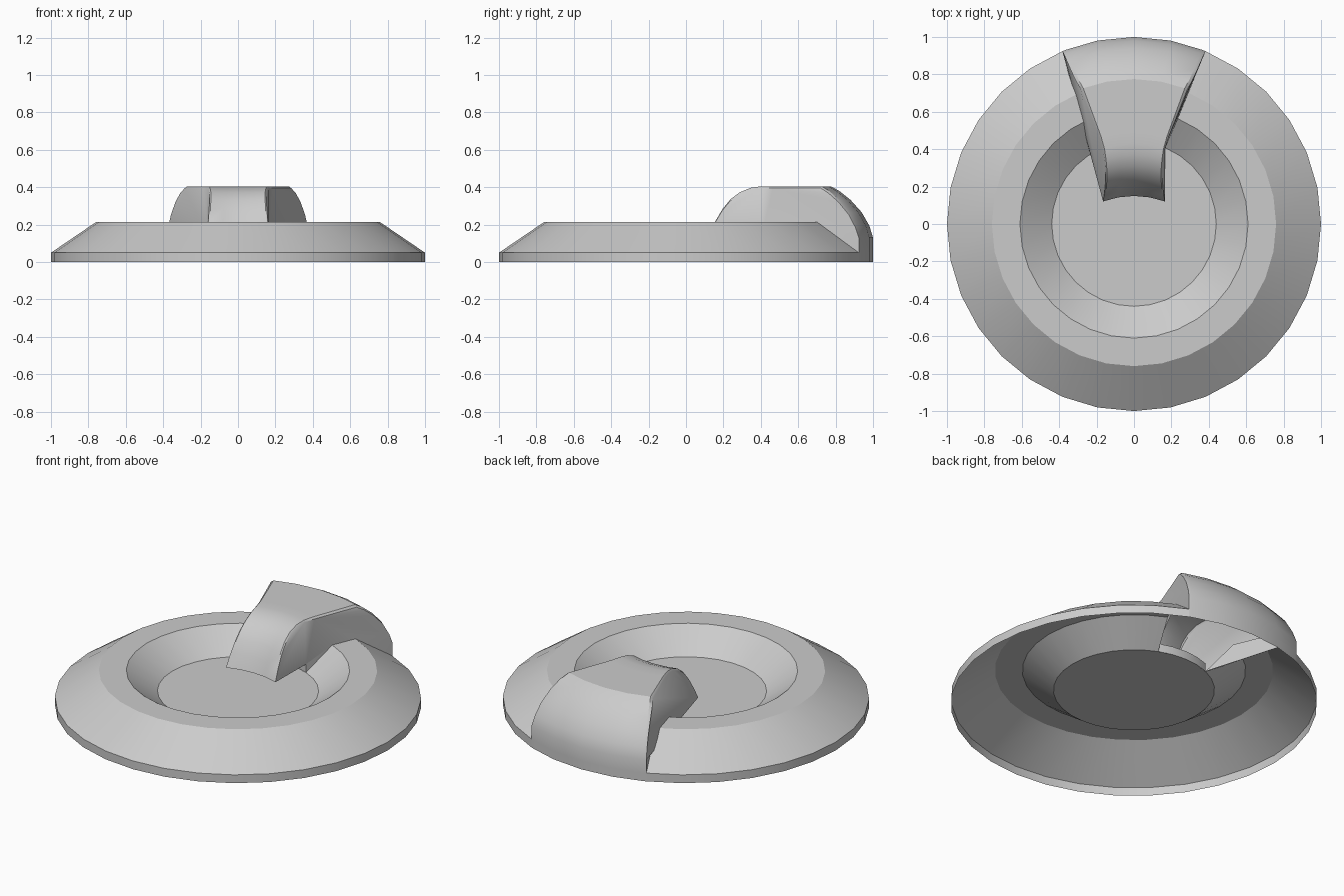
import bpy, bmesh, math

if "Cube" in bpy.data.objects:
    bpy.data.objects.remove(bpy.data.objects["Cube"])

N = 32
HALF = math.radians(22.5)      # half angle of the bridge sector
FLOOR, RIM, LIP = 0.09, 0.213, 0.14

grey = bpy.data.materials.new("light_grey")
grey.diffuse_color = (0.6, 0.6, 0.6, 1)
grey.use_nodes = True
grey.node_tree.nodes["Principled BSDF"].inputs["Base Color"].default_value = grey.diffuse_color


def finish(bm, name, angle):
    bmesh.ops.remove_doubles(bm, verts=bm.verts, dist=1e-5)
    bmesh.ops.recalc_face_normals(bm, faces=bm.faces)
    mesh = bpy.data.meshes.new(name)
    bm.to_mesh(mesh)
    bm.free()
    mesh.materials.append(grey)
    ob = bpy.data.objects.new(name, mesh)
    bpy.context.collection.objects.link(ob)
    bpy.ops.object.select_all(action='DESELECT')
    ob.select_set(True)
    bpy.context.view_layer.objects.active = ob
    bpy.ops.object.shade_smooth_by_angle(angle=math.radians(angle))
    return ob


# dish: thin revolved shell, open underneath, with a gap where the bridge sits
bm = bmesh.new()
profile = [(1, 0), (1, 0.05), (0.76, RIM), (0.61, RIM), (0.44, FLOOR)]
rings = [[bm.verts.new((r * math.sin(2 * math.pi * i / N), r * math.cos(2 * math.pi * i / N), z))
          for i in range(N)] for r, z in profile]
for a, b in zip(rings, rings[1:]):
    for i in range(2, N - 2):
        j = (i + 1) % N
        bm.faces.new((a[i], a[j], b[j], b[i]))
bm.faces.new(rings[-1])
bmesh.ops.delete(bm, geom=[v for v in bm.verts if not v.link_faces], context='VERTS')
# outward orientation: make the floor face upwards
dish = finish(bm, "dish", 25)
if dish.data.polygons[-1].normal.z < 0:
    dish.data.flip_normals()

# bridge: curved band (centre y, z, half width) from the well to the outer rim
rows = [(0.15, LIP, 0.165), (0.18, 0.215, 0.16), (0.22, 0.285, 0.155), (0.26, 0.335, 0.152),
        (0.31, 0.373, 0.152), (0.37, 0.397, 0.157), (0.43, 0.405, 0.166), (0.50, 0.405, 0.185),
        (0.775, 0.405, 0.285), (0.82, 0.38, 0.308), (0.88, 0.332, 0.334), (0.94, 0.265, 0.358),
        (0.98, 0.195, 0.374), (1, 0.13, 0.3827), (1, 0.05, 0.3827), (1, 0, 0.3827)]
cols = (-1, -0.95, -0.5, 0, 0.5, 0.95, 1)
bm = bmesh.new()
grid = []
for yc, z, xh in rows:
    R = max(yc, 0.47)
    line = []
    for t in cols:
        a = t * math.asin(xh / R)
        drop = 0.01 if abs(t) == 1 and z > 0.15 else 0   # softened edge
        line.append(bm.verts.new((R * math.sin(a), R * math.cos(a) + yc - R, z - drop)))
    grid.append(line)


def arc(r, z):
    return [bm.verts.new((r * math.sin(t * HALF), r * math.cos(t * HALF), z)) for t in cols]


# underside over the well floor, and the short lip at the floor edge
lip_top, lip_base = arc(0.44, LIP), arc(0.44, FLOOR)
strips = [lip_base, lip_top] + grid
for a, b in zip(strips, strips[1:]):
    for i in range(len(cols) - 1):
        bm.faces.new((a[i], a[i + 1], b[i + 1], b[i]))

# side walls, following the dish surface along their lower edge
for k, s in ((0, -1), (-1, 1)):
    foot = [bm.verts.new((s * r * math.sin(HALF), r * math.cos(HALF), RIM)) for r in (0.76, 0.61)]
    wall = bm.faces.new([g[k] for g in grid[:-1]] + foot + [lip_base[k], lip_top[k]])
    bmesh.ops.triangulate(bm, faces=[wall], ngon_method='EAR_CLIP')
finish(bm, "bridge", 28)
